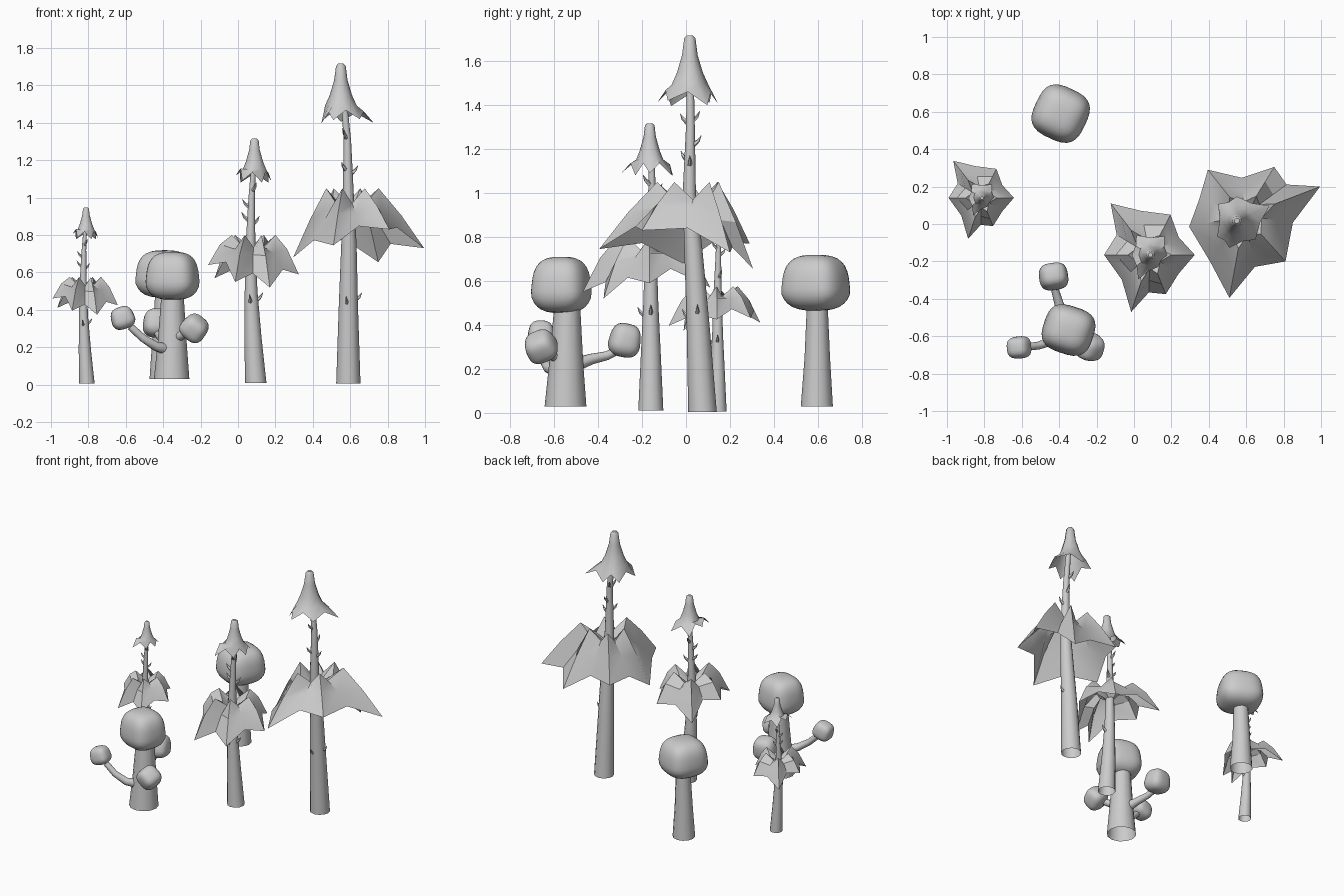
import bpy, bmesh, math
from mathutils import Vector, Matrix

if "Cube" in bpy.data.objects:
    bpy.data.objects.remove(bpy.data.objects["Cube"])


def finish(name, bm, angle=35):
    bmesh.ops.recalc_face_normals(bm, faces=bm.faces)
    me = bpy.data.meshes.new(name)
    bm.to_mesh(me)
    bm.free()
    ob = bpy.data.objects.new(name, me)
    bpy.context.collection.objects.link(ob)
    bpy.ops.object.select_all(action='DESELECT')
    ob.select_set(True)
    bpy.context.view_layer.objects.active = ob
    bpy.ops.object.shade_smooth_by_angle(angle=math.radians(angle))
    return ob


def loft(name, rings, start=False, end=False, angle=35):
    """Skin a list of closed rings, optionally closing either end."""
    bm = bmesh.new()
    vs = [[bm.verts.new(p) for p in r] for r in rings]
    n = len(vs[0])
    for a, b in zip(vs, vs[1:]):
        for i in range(n):
            j = (i + 1) % n
            bm.faces.new((a[i], a[j], b[j], b[i]))
    if start:
        bm.faces.new(vs[0])
    if end:
        bm.faces.new(vs[-1])
    return finish(name, bm, angle)


def tube(name, path, radii, n=12, flat=False):
    pts = [Vector(p) for p in path]
    rings = []
    for i, p in enumerate(pts):
        d = Vector((0, 0, 1)) if flat else pts[min(i + 1, len(pts) - 1)] - pts[max(i - 1, 0)]
        q = d.to_track_quat('Z', 'Y')
        rings.append([p + q @ Vector((radii[i] * math.cos(k * math.tau / n),
                                      radii[i] * math.sin(k * math.tau / n), 0)) for k in range(n)])
    return loft(name, rings, angle=60)


def star(tips, pulls, lift):
    """Interleave leaf tips with pulled-in, lifted valleys."""
    out = []
    for i, t in enumerate(tips):
        t, u = Vector(t), Vector(tips[(i + 1) % len(tips)])
        m = (t + u) / 2
        out += [t, Vector((m.x * pulls[i], m.y * pulls[i], m.z + lift))]
    return out


def spiked_tree(name, origin, s, trunk, tips, pulls, peak, peak_f, dip, low, bulge,
                cap_c, cap_top, cap_tips, prof, thorns):
    o = Vector(origin)
    W = lambda p: o + Vector(p) * s
    # trunk
    tube(name + "_trunk", [W(t[:3]) for t in trunk], [t[3] * s for t in trunk], 12, True)

    def axis(z):
        for a, b in zip(trunk, trunk[1:]):
            if a[2] <= z <= b[2]:
                f = (z - a[2]) / (b[2] - a[2])
                return [a[k] + (b[k] - a[k]) * f for k in range(4)]
        return trunk[-1]
    # folded leaf canopy: hub, crown, mid bulge, pointed rim
    rim = star(tips, pulls, 0.06)
    c = axis(low)
    hub, crown, mid = [], [], []
    for i, p in enumerate(rim):
        r = p.xy.normalized() * c[3] * 0.9
        hub.append(W((c[0] + r.x, c[1] + r.y, low)))
        f, z = (peak_f, peak) if i % 2 == 0 else (0.36, dip)
        q = Vector((p.x * f, p.y * f, z))
        crown.append(W(q))
        mm = q.lerp(p, 0.5)
        mm.z += bulge
        mid.append(W(mm))
    loft(name + "_canopy", [hub, crown, mid, [W(p) for p in rim]], angle=32)
    # pointed top cap
    rim = star(cap_tips, [0.9] * 6, 0.05)
    rings = []
    for r, z in prof:
        rings.append([W((cap_c[0] + p.x / p.xy.length * r, cap_c[1] + p.y / p.xy.length * r,
                         cap_top - z)) for p in rim])
    rings.append([W((cap_c[0] + p.x, cap_c[1] + p.y, p.z)) for p in rim])
    loft(name + "_top_cap", rings, start=True, angle=40)
    # thorns
    for k, (z, deg) in enumerate(thorns):
        a = axis(z)
        d = Vector((math.cos(math.radians(deg)), math.sin(math.radians(deg)), 0))
        b = Vector(a[:3]) + d * a[3] * 0.7
        tube(f"{name}_thorn_{k}", [W(b), W(b + d * 0.022 + Vector((0, 0, 0.018))),
                                   W(b + d * 0.036 + Vector((0, 0, 0.042)))],
             [0.012 * s, 0.008 * s, 0.001], 5)


# small and medium trees share one design
med_trunk = [(.01, .005, .01, .057), (-.005, .005, .25, .046), (-.015, .005, .5, .034),
             (-.018, .005, .75, .026), (-.012, .01, 1.0, .017), (0, .01, 1.2, .012)]
med_tips = [(-.21, .275, .57), (.11, .215, .60), (.24, 0, .59),
            (.085, -.21, .52), (-.1, -.305, .55), (-.245, 0, .64)]
med_cap = [(-.075, .105, 1.08), (.075, .1, 1.08), (.09, 0, 1.09),
           (.04, -.065, 1.08), (-.065, -.13, 1.09), (-.1, 0, 1.12)]
med_prof = [(.012, 0), (.022, .01), (.028, .06), (.046, .125), (.062, .165)]
med_thorns = [(.45, 0), (.44, 260), (.88, 180), (.86, 30), (.95, 190), (1.0, 100), (1.04, 300)]
for nm, org, s in (("medium_tree", (.085, -.165, 0), 1), ("small_tree", (-.815, .14, 0), .72)):
    spiked_tree(nm, org, s, med_trunk, med_tips, [.96, .88, .95, .78, .87, .78],
                .80, .48, .735, .70, .03, (.003, 0), 1.317, med_cap, med_prof, med_thorns)

# tall tree
spiked_tree("tall_tree", (.59, .045, 0), 1,
            [(0, .03, .005, .065), (0, .01, .4, .052), (.003, -.012, .75, .041),
             (0, -.03, 1.0, .03), (-.005, -.025, 1.3, .02), (-.03, -.025, 1.6, .014)],
            [(-.195, .245, .77), (.16, .26, .655), (.405, .155, .73),
             (.22, -.245, .83), (-.08, -.44, .745), (-.295, -.06, .68)],
            [.8, .8, .83, .8, .98, .98],
            1.05, .4, .97, .93, .015, (-.04, -.028), 1.717,
            [(-.1, .09, 1.41), (0, .13, 1.405), (.175, .08, 1.40),
             (.1, -.1, 1.42), (-.04, -.145, 1.415), (-.105, -.085, 1.395)],
            [(.014, 0), (.026, .014), (.036, .09), (.06, .17), (.085, .225)],
            [(.45, 0), (.43, 260), (1.13, 0), (1.15, 230), (1.22, 80), (1.32, 250), (1.33, 120)])


def bulb(name, loc, half, axis=(0, 0, 1), spin=0, n=3.0):
    """Rounded-box mushroom head, narrower towards the top."""
    bm = bmesh.new()
    bmesh.ops.create_cube(bm, size=2)
    bmesh.ops.subdivide_edges(bm, edges=bm.edges[:], cuts=7, use_grid_fill=True)
    for v in bm.verts:
        p = v.co / sum(abs(c) ** n for c in v.co) ** (1 / n)
        t = 1 - 0.1 * p.z if p.z > -0.4 else 1.04 + 0.1 * (p.z + 0.4)
        v.co = Vector((p.x * t * half[0], p.y * t * half[1], p.z * half[2]))
    q = Vector(axis).to_track_quat('Z', 'Y').to_matrix().to_4x4()
    bm.transform(Matrix.Translation(loc) @ q @ Matrix.Rotation(math.radians(spin), 4, 'Z'))
    return finish(name, bm, 60)


# single mushroom at the back
tube("back_mushroom_stem", [(-.4, .595, .03), (-.4, .597, .25), (-.395, .597, .5)],
     [.073, .058, .047], 12, True)
bulb("back_mushroom_head", (-.392, .59, .592), (.141, .141, .127), spin=-25)

# branching mushroom at the front
tube("front_mushroom_stem", [(-.355, -.548, .03), (-.352, -.545, .22), (-.35, -.54, .5)],
     [.095, .078, .058], 12, True)
bulb("front_mushroom_head", (-.35, -.567, .582), (.134, .126, .128), spin=-18)
branches = [
    ("left", [(-.38, -.58, .19), (-.44, -.625, .205), (-.51, -.65, .25), (-.575, -.658, .31)],
     (-.617, -.66, .357), (.058, .062, .06), (-.35, 0, 1), 5),
    ("back", [(-.37, -.5, .22), (-.4, -.43, .245), (-.42, -.36, .26), (-.43, -.32, .28)],
     (-.43, -.278, .33), (.076, .07, .077), (0, .2, 1), 8),
    ("right", [(-.34, -.56, .25), (-.31, -.6, .26), (-.28, -.625, .275), (-.25, -.65, .29)],
     (-.233, -.66, .303), (.07, .07, .066), (.5, -.4, .6), 30)]
for nm, path, loc, half, ax, spin in branches:
    tube(f"{nm}_branch", path, [.032, .025, .021, .02], 10)
    bulb(f"{nm}_branch_head", loc, half, ax, spin)
